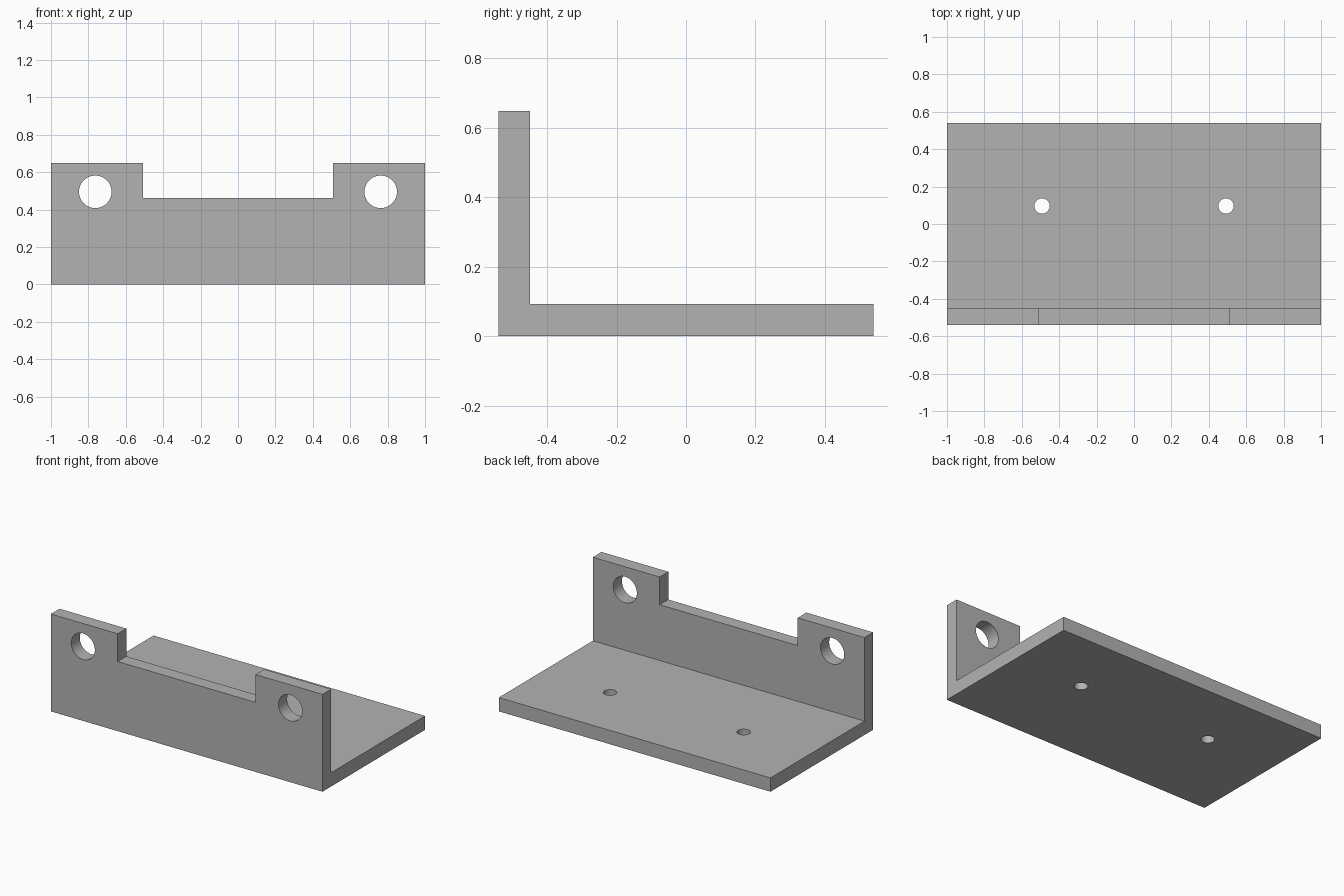
import bpy
import bmesh
import math
from mathutils import Matrix

cube = bpy.data.objects.get("Cube")
if cube:
    bpy.data.objects.remove(cube, do_unlink=True)

# Overall sizes
HALF_DEPTH, HEIGHT = 0.54, 0.648
WALL, BASE = 0.091, 0.092
NOTCH_HALF, NOTCH_Z = 0.508, 0.463

grey = bpy.data.materials.new("plain grey")
grey.use_nodes = True
colour = (0.45, 0.45, 0.45, 1)
grey.diffuse_color = colour
grey.node_tree.nodes["Principled BSDF"].inputs["Base Color"].default_value = colour


def make_object(name, bm):
    bmesh.ops.recalc_face_normals(bm, faces=bm.faces)
    mesh = bpy.data.meshes.new(name)
    bm.to_mesh(mesh)
    bm.free()
    mesh.materials.append(grey)
    obj = bpy.data.objects.new(name, mesh)
    bpy.context.collection.objects.link(obj)
    return obj


def drill(name, x, y, z, radius, turn=0):
    bm = bmesh.new()
    place = Matrix.Translation((x, y, z)) @ Matrix.Rotation(turn, 4, "X")
    bmesh.ops.create_cone(bm, cap_ends=True, segments=48, radius1=radius,
                          radius2=radius, depth=0.3, matrix=place)
    return make_object(name, bm)


# L-shaped bracket: side profile swept across the width
front, back = -HALF_DEPTH, HALF_DEPTH
profile = [(front, 0), (back, 0), (back, BASE), (front + WALL, BASE),
           (front + WALL, HEIGHT), (front, HEIGHT)]
bm = bmesh.new()
face = bm.faces.new([bm.verts.new((-1, y, z)) for y, z in profile])
swept = bmesh.ops.extrude_face_region(bm, geom=[face])["geom"]
bmesh.ops.translate(bm, vec=(2, 0, 0),
                    verts=[v for v in swept if isinstance(v, bmesh.types.BMVert)])
bracket = make_object("angle_bracket", bm)

# Notch in the upright plate
bm = bmesh.new()
bmesh.ops.create_cube(bm, size=1, matrix=Matrix.Translation((0, front, NOTCH_Z + 0.2))
                      @ Matrix.Diagonal((2 * NOTCH_HALF, 0.4, 0.4, 1)))
cutters = [make_object("notch_cutter", bm)]

# Mirrored pairs of holes: large in the ears, small in the base
for side in (-1, 1):
    cutters.append(drill("ear_hole_cutter", side * 0.763, front, 0.495, 0.087, math.pi / 2))
    cutters.append(drill("base_hole_cutter", side * 0.492, 0.096, BASE / 2, 0.041))

# Cut, then discard the cutters
bpy.context.view_layer.objects.active = bracket
for cutter in cutters:
    cutter.hide_render = True
    mod = bracket.modifiers.new("cut", "BOOLEAN")
    mod.operation, mod.solver, mod.object = "DIFFERENCE", "EXACT", cutter
    bpy.ops.object.modifier_apply(modifier=mod.name)
    bpy.data.objects.remove(cutter, do_unlink=True)

# Smooth hole walls, crisp edges
bpy.ops.object.select_all(action="DESELECT")
bracket.select_set(True)
bpy.ops.object.shade_smooth_by_angle(angle=math.radians(30))
